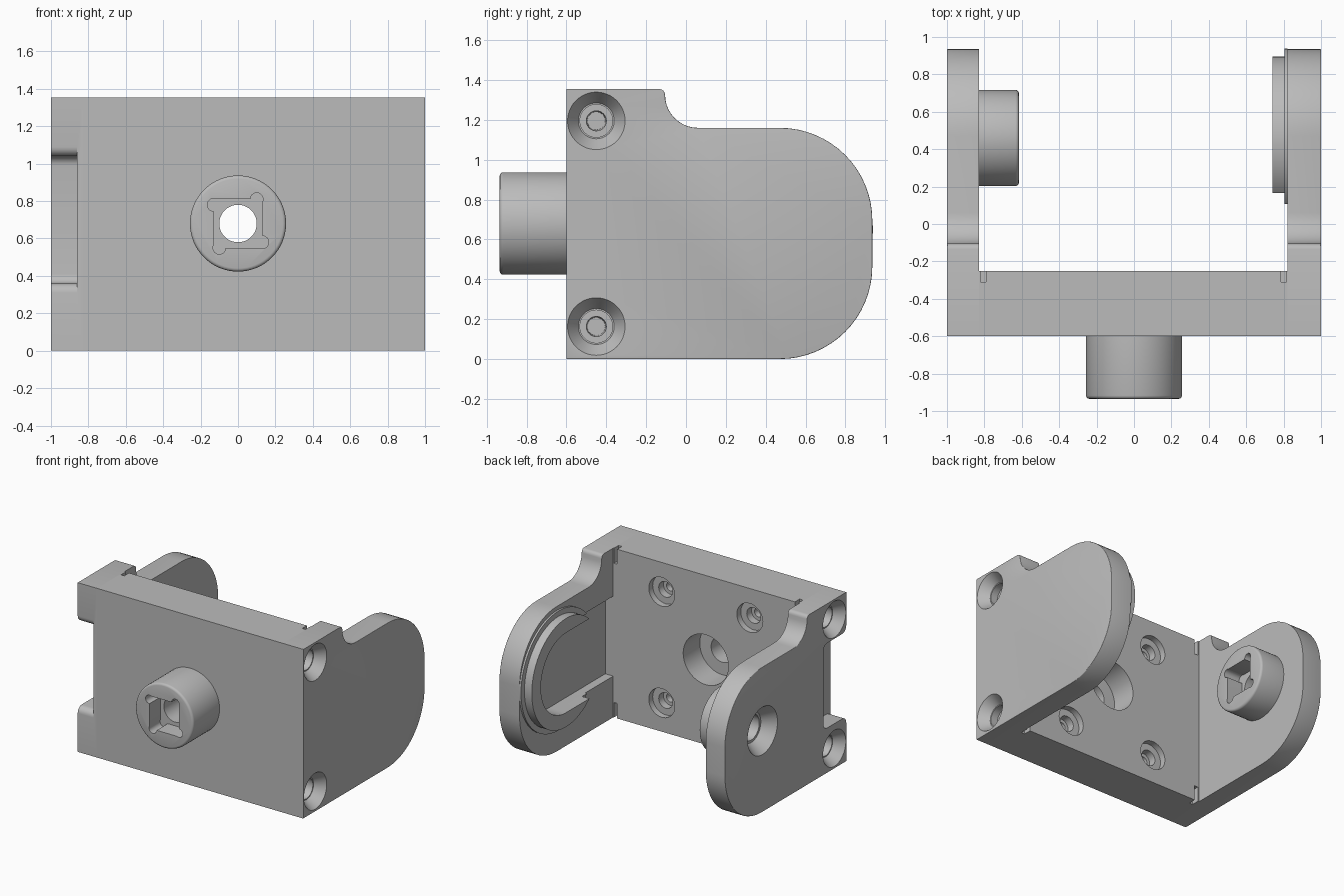
import bpy, bmesh
from math import cos, sin, radians
from mathutils import Vector, Matrix

if "Cube" in bpy.data.objects:
    bpy.data.objects.remove(bpy.data.objects["Cube"], do_unlink=True)

grey = bpy.data.materials.new("plain grey")
grey.use_nodes = True
grey.diffuse_color = (0.5, 0.5, 0.5, 1)
grey.node_tree.nodes["Principled BSDF"].inputs["Base Color"].default_value = (0.5, 0.5, 0.5, 1)

X, Y = Vector((1, 0, 0)), Vector((0, 1, 0))
PIVOT = (0.46, 0.65)          # y, z of the hinge axis
BACK, WALL_IN, TOP = -0.6, -0.25, 1.355
LEFT_IN, RIGHT_IN = 0.82, -0.83


def finish(name, bm):
    bmesh.ops.recalc_face_normals(bm, faces=bm.faces[:])
    mesh = bpy.data.meshes.new(name)
    bm.to_mesh(mesh)
    bm.free()
    mesh.materials.append(grey)
    obj = bpy.data.objects.new(name, mesh)
    bpy.context.collection.objects.link(obj)
    return obj


def box(name, lo, hi):
    bm = bmesh.new()
    lo, hi = Vector(lo), Vector(hi)
    size = hi - lo
    bmesh.ops.create_cube(bm, size=1, matrix=Matrix.Translation((lo + hi) / 2) @ Matrix.Diagonal((*size, 1)))
    return finish(name, bm)


def rod(name, start, direction, length, r1, r2=None, rim=0, sides=64):
    """Cylinder or cone from a start point; rim rounds the far edge."""
    bm = bmesh.new()
    turn = direction.to_track_quat('Z', 'Y').to_matrix().to_4x4()
    place = Matrix.Translation(Vector(start) + direction * length / 2) @ turn
    bmesh.ops.create_cone(bm, cap_ends=True, segments=sides, radius1=r1,
                          radius2=r1 if r2 is None else r2, depth=length)
    if rim:
        edges = [e for e in bm.edges if all(v.co.z > 0 for v in e.verts)]
        bmesh.ops.bevel(bm, geom=edges, offset=rim, segments=3, profile=0.5, affect='EDGES')
    bmesh.ops.transform(bm, matrix=place, verts=bm.verts[:])
    return finish(name, bm)


def arc(cy, cz, r, a, b, n=8):
    angles = [radians(a + (b - a) * i / n) for i in range(n + 1)]
    return [(cy + r * cos(t), cz + r * sin(t)) for t in angles]


def prism(name, points, x0, x1, round_edge=None):
    """Extrude a side outline from x0 to x1; round chosen edges of the x1 face."""
    bm = bmesh.new()
    face = bm.faces.new([bm.verts.new((x0, y, z)) for y, z in points])
    new = bmesh.ops.extrude_face_region(bm, geom=[face])["geom"]
    bmesh.ops.translate(bm, vec=(x1 - x0, 0, 0), verts=[g for g in new if isinstance(g, bmesh.types.BMVert)])
    if round_edge:
        edges = [e for e in bm.edges if all(abs(v.co.x - x1) < 1e-5 for v in e.verts) and round_edge(e)]
        bmesh.ops.bevel(bm, geom=edges, offset=0.022, segments=3, profile=0.5,
                        affect='EDGES', clamp_overlap=True)
    return finish(name, bm)


def cut(obj, cutters):
    bpy.context.view_layer.objects.active = obj
    for c in cutters:
        mod = obj.modifiers.new("cut", 'BOOLEAN')
        mod.operation, mod.solver, mod.object = 'DIFFERENCE', 'EXACT', c
        bpy.ops.object.modifier_apply(modifier=mod.name)


def socket(start, direction):
    """Square key socket with a pinwheel of corner reliefs."""
    side = Vector((0, 0, 1)).cross(direction)
    up = Vector((0, 0, 1))
    p = Vector(start) - direction * 0.01
    far = p + direction * 0.15
    reach = side * 0.13 + up * 0.13
    pts = [p - reach, p + reach, far - reach, far + reach]
    lo = [min(q[i] for q in pts) for i in range(3)]
    hi = [max(q[i] for q in pts) for i in range(3)]
    tools = [box("socket_cutter", lo, hi)]
    for a, b in ((-0.1, 0.13), (0.13, 0.1), (0.1, -0.13), (-0.13, -0.1)):
        tools.append(rod("relief_cutter", p + side * a + up * b, direction, 0.15, 0.034, sides=24))
    return tools


# Side arms
outline = ([(BACK, 0)] + arc(0.47, 0.465, 0.465, -90, 0, 16) + arc(0.47, 0.695, 0.465, 0, 90, 16)
           + arc(0.06, 1.325, 0.165, 270, 180, 10) + arc(-0.135, 1.325, 0.03, 0, 90, 4)[1:] + [(BACK, TOP)])


def rounded(edge):
    a, b = (v.co for v in edge.verts)
    return not (max(a.y, b.y) < BACK + 0.01 or min(a.z, b.z) > TOP - 0.01)


left_arm = prism("left_arm", outline, LEFT_IN, 1, rounded)
right_arm = prism("right_arm", outline, RIGHT_IN, -1, rounded)

# Front wall and the key boss on its face
wall = box("front_wall", (RIGHT_IN, BACK, 0), (LEFT_IN, WALL_IN, TOP))
front_boss = rod("front_boss", (0, BACK, 0.68), -Y, 0.335, 0.257, rim=0.018)

# Hinge boss on the right arm, bearing pad and open ring on the left arm
hinge_boss = rod("hinge_boss", (RIGHT_IN, *PIVOT), X, 0.215, 0.257, rim=0.018)
pad = rod("bearing_pad", (LEFT_IN, *PIVOT), -X, 0.015, 0.478)
ring = rod("bearing_ring", (LEFT_IN, *PIVOT), -X, 0.08, 0.435)

# Keyhole pocket through the ring into the left arm
pocket = prism("pocket_cutter", [(WALL_IN, PIVOT[1] - 0.32)] + arc(*PIVOT, 0.32, -90, 90, 32)
               + [(WALL_IN, PIVOT[1] + 0.32)], 0.7, 0.89)
for part in (left_arm, pad, ring):
    cut(part, [pocket])

# Countersunk screw holes on both outer sides
screws = {1: [], -1: []}
for s in screws:
    for z in (0.163, 1.195):
        p = Vector((s * 1.001, -0.45, z))
        screws[s] += [rod("screw_cutter", p, -X * s, 0.08, 0.145, 0.09, sides=48),
                      rod("screw_cutter", p, -X * s, 0.14, 0.082, sides=48),
                      rod("screw_cutter", p, -X * s, 0.4, 0.053, 0.045, sides=32)]
cut(left_arm, screws[1])
cut(right_arm, screws[-1])

# Rounded relief notch in the right arm
notch = ([(-0.65, 0.31)] + arc(-0.6, 0.31, 0.05, 90, 90, 1)[:1] + arc(-0.36, 0.41, 0.05, -90, 0, 6)
         + arc(-0.36, 0.99, 0.05, 0, 90, 6) + [(-0.6, 1.04), (-0.65, 1.09)])
lower = arc(-0.6, 0.31, 0.05, 90, 0, 1)[:1]
notch = ([(-0.65, 0.31)] + arc(-0.55, 0.31, 0.05, 180, 90, 6) + arc(-0.36, 0.41, 0.05, -90, 0, 6)
         + arc(-0.36, 0.99, 0.05, 0, 90, 6) + arc(-0.55, 1.09, 0.05, 270, 180, 6) + [(-0.65, 1.09)])
notch_cutter = prism("notch_cutter", notch, -1.1, -0.86)

# Hinge bore with a countersink on the outer side
bore = [rod("bore_cutter", (-1.001, *PIVOT), X, 0.1, 0.19, 0.12),
        rod("bore_cutter", (-1.1, *PIVOT), X, 0.6, 0.1)]
cut(right_arm, [notch_cutter] + bore)
cut(hinge_boss, [bore[1]] + socket((RIGHT_IN + 0.215, *PIVOT), -X))

# Front bore, widened on the inside of the wall
front_bore = rod("bore_cutter", (0, -1.1, 0.68), Y, 1, 0.1)
cut(front_boss, [front_bore] + socket((0, BACK - 0.335, 0.68), Y))
wall_tools = [front_bore, rod("bore_cutter", (0, WALL_IN + 0.01, 0.68), -Y, 0.22, 0.2)]

# Four stepped mounting holes inside the wall
for x in (-0.39, 0.39):
    for z in (0.23, 1.12):
        p = (x, WALL_IN + 0.01, z)
        wall_tools += [rod("mount_cutter", p, -Y, 0.06, 0.115, sides=40),
                       rod("mount_cutter", p, -Y, 0.12, 0.062, sides=32),
                       rod("mount_cutter", p, -Y, 0.24, 0.04, 0.03, sides=24)]

# Short corner grooves at the top and bottom of the wall
for x0, x1 in ((-0.82, -0.79), (0.785, 0.815)):
    for z0, z1 in ((-0.1, 0.12), (TOP - 0.12, TOP + 0.1)):
        wall_tools.append(box("groove_cutter", (x0, -0.31, z0), (x1, -0.2, z1)))
cut(wall, wall_tools + screws[1] + screws[-1])

# Remove the tools and shade the parts
for obj in [o for o in bpy.data.objects if "_cutter" in o.name]:
    bpy.data.objects.remove(obj, do_unlink=True)
for obj in (left_arm, right_arm, wall, front_boss, hinge_boss, pad, ring):
    bpy.ops.object.select_all(action='DESELECT')
    obj.select_set(True)
    bpy.context.view_layer.objects.active = obj
    bpy.ops.object.shade_smooth_by_angle(angle=radians(35))
